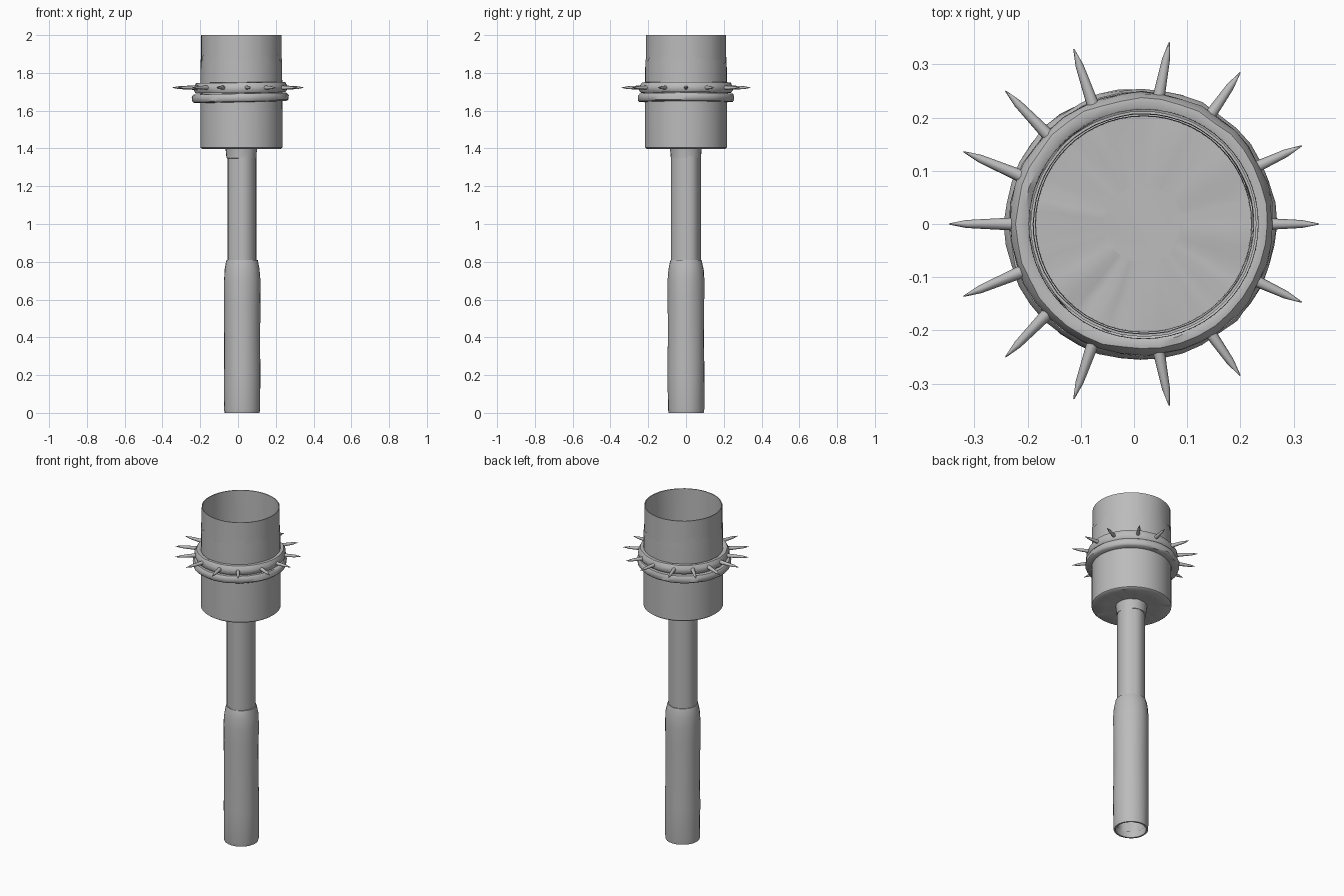
import bpy, bmesh, math, random
from mathutils import Matrix, Vector

random.seed(4)
cube = bpy.data.objects.get("Cube")
if cube:
    bpy.data.objects.remove(cube, do_unlink=True)

CENTRE_X = 0.018
GREY = (0.5, 0.5, 0.5, 1)
metal = bpy.data.materials.new("worn grey metal")
metal.use_nodes = True
metal.diffuse_color = GREY
metal.node_tree.nodes["Principled BSDF"].inputs["Base Color"].default_value = GREY


def finish(name, bm, angle=45):
    bmesh.ops.recalc_face_normals(bm, faces=bm.faces)
    mesh = bpy.data.meshes.new(name)
    bm.to_mesh(mesh)
    bm.free()
    mesh.materials.append(metal)
    obj = bpy.data.objects.new(name, mesh)
    bpy.context.collection.objects.link(obj)
    bpy.ops.object.select_all(action="DESELECT")
    obj.select_set(True)
    bpy.context.view_layer.objects.active = obj
    bpy.ops.object.shade_smooth_by_angle(angle=math.radians(angle))
    return obj


def lathe(name, profile, sides, x=CENTRE_X, flute=0, dent=0, torn=0, wrinkle=0,
          loop=False, cap=False, tilt=0, angle=45):
    """Spin (radius, z) points about the axis, with optional wear.
    flute: per-column radius change, dent: per-point radius change,
    torn: height change of the last row, wrinkle: height change on flat floors."""
    bm = bmesh.new()
    flutes = [random.uniform(-flute, flute) for _ in range(sides)]
    rows = []
    for i, (radius, z) in enumerate(profile):
        row = []
        for k in range(sides):
            a = math.tau * k / sides
            r = radius + flutes[k] + random.uniform(-dent, dent)
            h = z + tilt * math.cos(a)
            if torn and i == len(profile) - 1:
                h += random.uniform(-torn, torn)
            if wrinkle and 0.09 < radius < 0.19:
                h += random.uniform(-wrinkle, wrinkle)
            row.append(bm.verts.new((x + r * math.cos(a), r * math.sin(a), h)))
        rows.append(row)
    pairs = list(zip(rows, rows[1:]))
    if loop:
        pairs.append((rows[-1], rows[0]))
    for low, high in pairs:
        for k in range(sides):
            n = (k + 1) % sides
            bm.faces.new((low[k], low[n], high[n], high[k]))
    if cap:
        bm.faces.new(rows[-1])
    return finish(name, bm, angle)


# Grip: hollow at the bottom, rounded in at the top
lathe("grip", [(0.083, 0.2), (0.084, 0), (0.093, 0), (0.096, 0.02), (0.097, 0.2),
               (0.095, 0.4), (0.096, 0.6), (0.097, 0.7), (0.093, 0.76),
               (0.086, 0.795), (0.082, 0.81), (0.07, 0.81)], 24, x=0.022, dent=0.0012)

# Shaft with hammered vertical flutes
lathe("shaft", [(0.077, 0.03), (0.077, 0.8), (0.077, 1.36)], 26, x=0.021, flute=0.003)

# Collar below the cup
lathe("collar", [(0.07, 1.345), (0.08, 1.35), (0.082, 1.38), (0.086, 1.41)], 24, dent=0.001)

# Outer cup shell with torn upper edge
lathe("cup_shell", [(0.075, 1.405), (0.14, 1.405), (0.208, 1.398), (0.217, 1.405),
                    (0.217, 1.6), (0.216, 1.82), (0.215, 1.875)], 56, torn=0.025, wrinkle=0.004)

# Thin cup wall, open at the top, with wrinkled floor
lathe("cup_wall", [(0.212, 1.43), (0.212, 1.7), (0.212, 2), (0.207, 2), (0.206, 1.8),
                   (0.206, 1.42), (0.14, 1.42), (0.074, 1.42)], 56,
      flute=0.0008, wrinkle=0.006, cap=True)

# Torn inner lining
lathe("inner_lining", [(0.202, 1.42), (0.203, 1.7), (0.204, 1.87)], 56, torn=0.025)

# Two lumpy bands around the cup
lathe("lower_band", [(0.212, 1.645), (0.246, 1.647), (0.254, 1.655), (0.255, 1.678),
                     (0.247, 1.69), (0.212, 1.692)], 40, x=0.012,
      dent=0.0025, loop=True, tilt=0.005)
lathe("spike_band", [(0.212, 1.695), (0.238, 1.695), (0.248, 1.71), (0.247, 1.73),
                     (0.236, 1.748), (0.222, 1.75), (0.21, 1.742)], 40, x=0.014,
      dent=0.0025, loop=True, tilt=0.003)

# Spikes, mirrored front to back
HALF = [25, 55, 79, 109, 134, 157]
for number, degrees in enumerate([0, 180] + HALF + [-d for d in HALF], 1):
    a = math.radians(degrees)
    out = Vector((math.cos(a), math.sin(a), 0))
    bm = bmesh.new()
    turn = out.to_track_quat("Z", "Y").to_matrix().to_4x4()
    for start, end, r1, r2 in ((0.23, 0.315, 0.012, 0.0075), (0.315, 0.348, 0.0075, 0.001)):
        middle = out * (start + end) / 2 + Vector((0, 0, 1.722))
        bmesh.ops.create_cone(bm, cap_ends=False, segments=8, radius1=r1, radius2=r2,
                              depth=end - start, matrix=Matrix.Translation(middle) @ turn)
    bmesh.ops.remove_doubles(bm, verts=bm.verts, dist=0.0005)
    finish(f"spike_{number}", bm)
